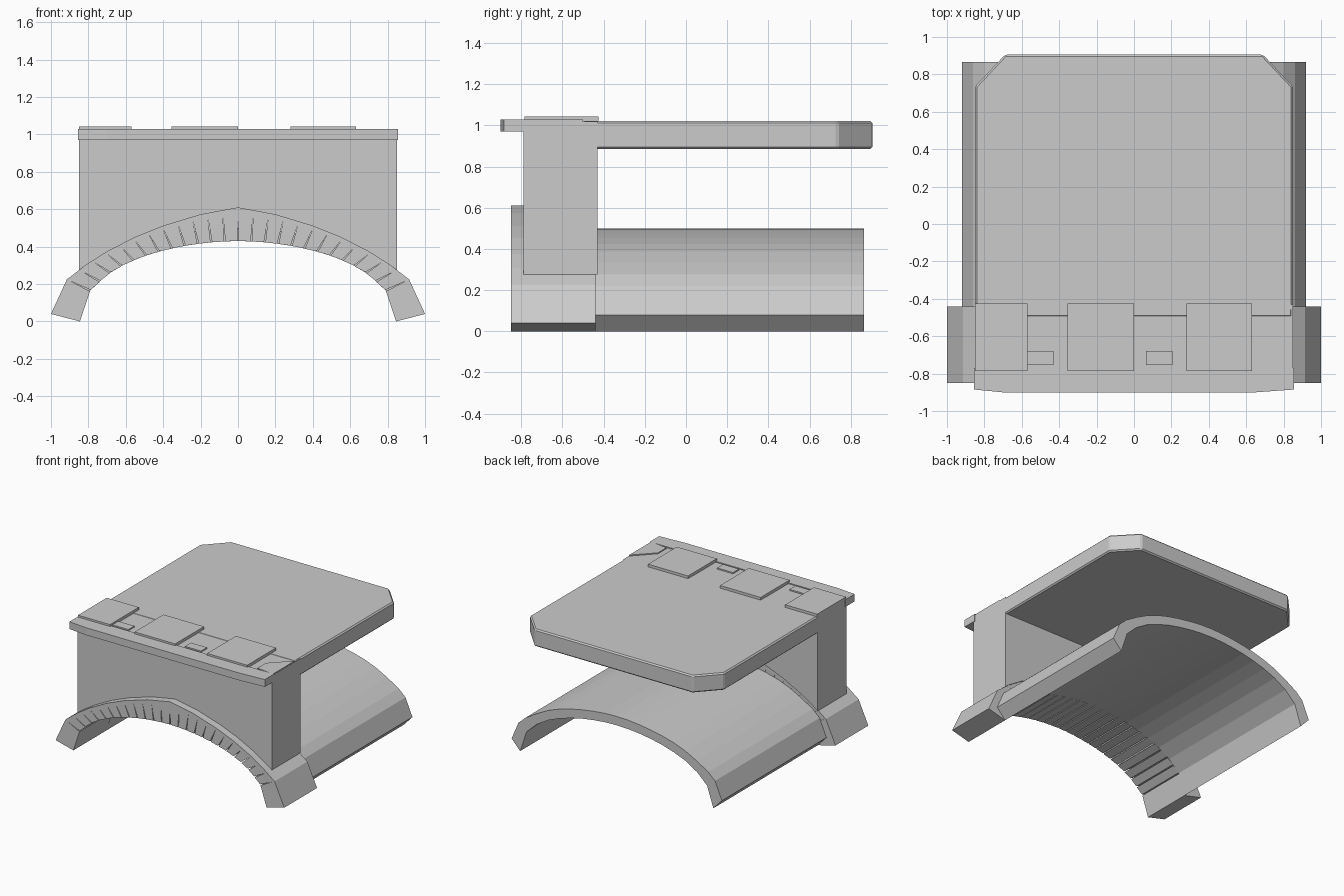
import bpy, bmesh
from mathutils import Vector

if "Cube" in bpy.data.objects:
    bpy.data.objects.remove(bpy.data.objects["Cube"])


def prism(name, pts, axis, lo, hi, bevel=0.0):
    """Extrude a 2D outline: axis 'Y' takes (x, z) points, axis 'Z' takes (x, y)."""
    bm = bmesh.new()
    place = (lambda p, h: (p[0], h, p[1])) if axis == 'Y' else (lambda p, h: (p[0], p[1], h))
    a = [bm.verts.new(place(p, lo)) for p in pts]
    b = [bm.verts.new(place(p, hi)) for p in pts]
    n = len(pts)
    bm.faces.new(a)
    bm.faces.new(b[::-1])
    for i in range(n):
        j = (i + 1) % n
        bm.faces.new((a[j], a[i], b[i], b[j]))
    bmesh.ops.recalc_face_normals(bm, faces=bm.faces)
    me = bpy.data.meshes.new(name)
    bm.to_mesh(me)
    bm.free()
    ob = bpy.data.objects.new(name, me)
    bpy.context.collection.objects.link(ob)
    if bevel:
        m = ob.modifiers.new("bevel", 'BEVEL')
        m.width, m.segments = bevel, 1
    return ob


def rect(x0, x1, y0, y1):
    return [(x0, y0), (x1, y0), (x1, y1), (x0, y1)]


def mirrored(half):
    """Half profile starting on the axis -> full profile, left to right."""
    return [(-x, z) for x, z in half[:0:-1]] + half


def along(path, t):
    """Point at fraction t of a polyline's length."""
    segs = [(Vector(a), Vector(b)) for a, b in zip(path, path[1:])]
    d = t * sum((b - a).length for a, b in segs)
    for a, b in segs:
        l = (b - a).length
        if d <= l:
            return a.lerp(b, d / l)
        d -= l
    return Vector(path[-1])


# half profiles of the arch, from crown to springing
inner = [(0, .43), (.1, .427), (.2, .417), (.3, .402), (.4, .38), (.5, .35),
         (.6, .31), (.7, .25), (.79, .165)]
outer = [(0, .61), (.2, .573), (.4, .512), (.55, .452), (.7, .375), (.81, .305), (.915, .225)]
vault_outer = [(0, .5), (.1, .497), (.2, .487), (.3, .472), (.4, .452), (.5, .425),
               (.6, .387), (.7, .335), (.8, .275), (.86, .22), (.92, .08)]
foot_in, foot_out = (.845, 0), (1, .04)

# front arch ring, with narrow wedge joints cut into its underside
N = 12
notched = []
for i in range(N + 1):
    p, q = along(inner, i / N), along(outer, i / N)
    apex = p.lerp(q, .85)
    tan = Vector(((q - p).y, -(q - p).x)).normalized() * .004
    notched += [tuple(p - tan), tuple(apex), tuple(p + tan)]
right_in = notched[1:] + [foot_in]           # starts at the crown joint
right_in[0] = (0, right_in[0][1])
prism("arch_ring", mirrored(right_in) + mirrored(outer + [foot_out])[::-1], 'Y', -.85, -.44)

# barrel vault behind the ring
prism("barrel_vault", mirrored(inner + [foot_in]) + mirrored(vault_outer)[::-1], 'Y', -.44, .865)

# front wall sitting on the arch
wall_bottom = mirrored(outer[:-1] + [(.85, .275)])
prism("front_wall", wall_bottom + [(.85, 1.02), (-.85, 1.02)], 'Y', -.79, -.43)

# deck slab with clipped back corners
prism("deck_slab", [(-.848, -.5), (.848, -.5), (.85, .735), (.69, .905), (-.69, .905), (-.85, .735)],
      'Z', .885, 1.022, bevel=.01)

# cornice along the front edge
prism("cornice", [(-.855, -.885), (-.7, -.9), (.65, -.9), (.855, -.885), (.855, -.77), (-.855, -.77)],
      'Z', .97, 1.028)

# raised paving slabs and small blocks between them
for i, (x0, x1) in enumerate([(-.85, -.57), (-.355, 0), (.28, .63)]):
    prism(f"paving_slab_{i + 1}", rect(x0, x1, -.785, -.425), 'Z', 1.01, 1.043)
for i, x in enumerate([-.57, .065]):
    prism(f"small_block_{i + 1}", rect(x, x + .14, -.755, -.68), 'Z', 1.01, 1.03)
prism("corner_plate", [(.7, -.755), (.848, -.775), (.848, -.5), (.7, -.65)], 'Z', 1.01, 1.028)
